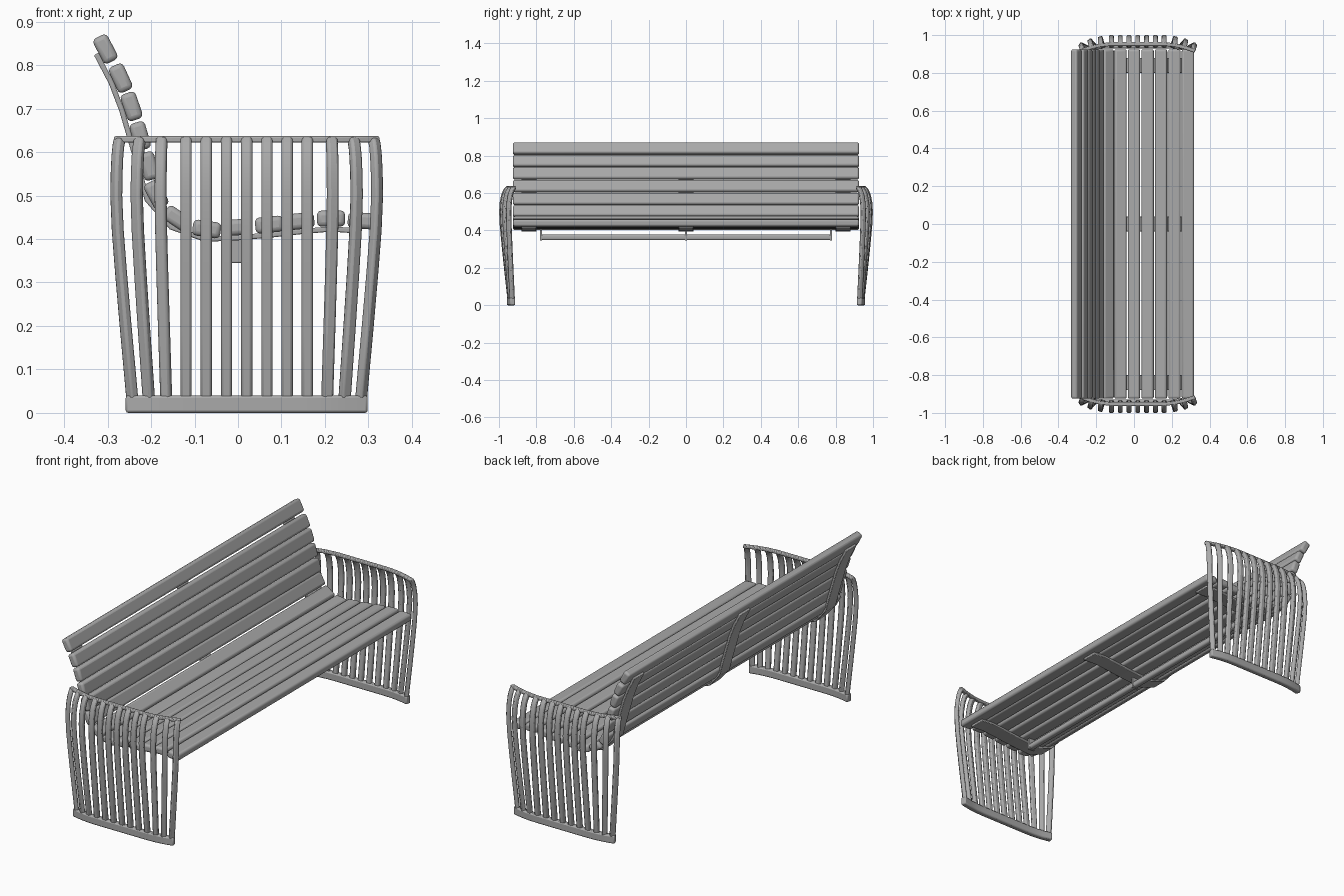
import bpy, bmesh, math
from mathutils import Vector, Matrix

if "Cube" in bpy.data.objects:
    bpy.data.objects.remove(bpy.data.objects["Cube"])

GREY = (0.4, 0.4, 0.4, 1)
grey = bpy.data.materials.new("grey")
grey.use_nodes = True
grey.diffuse_color = GREY
grey.node_tree.nodes["Principled BSDF"].inputs["Base Color"].default_value = GREY


def finish(bm, name, bevel, segments=2):
    bmesh.ops.recalc_face_normals(bm, faces=bm.faces)
    mesh = bpy.data.meshes.new(name)
    bm.to_mesh(mesh)
    bm.free()
    obj = bpy.data.objects.new(name, mesh)
    bpy.context.collection.objects.link(obj)
    mesh.materials.append(grey)
    mod = obj.modifiers.new("Rounded edges", "BEVEL")
    mod.width, mod.segments = bevel, segments
    mod.limit_method, mod.angle_limit = "ANGLE", math.radians(50)
    bpy.ops.object.select_all(action="DESELECT")
    obj.select_set(True)
    bpy.context.view_layer.objects.active = obj
    bpy.ops.object.shade_smooth_by_angle(angle=math.radians(40))
    return obj


def tangent(points, i):
    return (points[min(i + 1, len(points) - 1)] - points[max(i - 1, 0)]).normalized()


def bar(name, points, across, width, thick, bevel):
    """Sweep a rectangle along a path; across is the width direction."""
    bm = bmesh.new()
    across = Vector(across).normalized()
    rings = []
    for i, p in enumerate(points):
        n = tangent(points, i).cross(across).normalized() * thick / 2
        w = across * width / 2
        rings.append([bm.verts.new(p + o) for o in (w + n, n - w, -w - n, w - n)])
    for a, b in zip(rings, rings[1:]):
        for k in range(4):
            bm.faces.new((a[k], a[(k + 1) % 4], b[(k + 1) % 4], b[k]))
    bm.faces.new(rings[0])
    bm.faces.new(rings[-1])
    return finish(bm, name, bevel)


def box(name, centre, size, bevel, rotation=Matrix()):
    bm = bmesh.new()
    bmesh.ops.create_cube(bm, size=1, matrix=Matrix.Translation(centre) @ rotation
                          @ Matrix.Diagonal((*size, 1)))
    return finish(bm, name, bevel, 3)


# Seat and backrest slats, spaced along one side profile
profile = [Vector((x, 0, z)) for x, z in (
    (-.305, .837), (-.270, .77), (-.245, .705), (-.225, .637), (-.205, .568),
    (-.188, .502), (-.140, .447), (-.072, .423), (0, .427), (.072, .433),
    (.143, .441), (.214, .447), (.285, .442))]
for i, p in enumerate(profile):
    t = tangent(profile, i)
    turn = Matrix.Rotation(math.atan2(-t.z, t.x), 4, "Y")
    box(f"{'back' if i < 6 else 'seat'}_slat_{i + 1}", p, (.065, 1.85, .037), .011, turn)

# Flat steel straps that carry the slats
under = []
for i, p in enumerate(profile):
    t = tangent(profile, i)
    under.append(p + Vector((t.z, 0, -t.x)) * .024)
for name, y in (("right", -.84), ("middle", 0), ("left", .84)):
    path = [p + Vector((0, y, 0)) for p in under]
    bar(f"strap_{name}", path, (0, 1, 0), .08, .012, .003)

# Stretcher beneath the seat with its hangers
box("stretcher", (-.005, 0, .363), (.03, 1.56, .03), .01)
for y in (-.775, 0, .775):
    box("stretcher_hanger", (-.005, y, .375), (.035, .012, .06), .003)

# End panels: plan offsets for the foot, the bulge and the rim of each bar
STEP = .0465
MIDDLE_X = .02
foot = [(.185, .942), (.225, .937), (.263, .929)]
bulge = [(.198, .983), (.253, .969), (.300, .948)]
rim = [(.195, .947), (.245, .936), (.292, .920)]


def plan(corner, flat_y, i, side):
    x, y = corner[abs(i) - 4] if abs(i) > 3 else (abs(i) * STEP, flat_y)
    return Vector((MIDDLE_X + math.copysign(x, i), side * y, 0))


# Height, share of the way foot to bulge, share of the way bulge to rim
rise = [(.03, 0, 0), (.2, .42, 0), (.32, .7, 0), (.42, .91, 0), (.5, 1, 0),
        (.55, 1, .1), (.59, 1, .32), (.615, 1, .62), (.63, 1, 1)]

for side, label in ((-1, "right"), (1, "left")):
    feet, tops = [], []
    for i in range(-6, 7):
        a = plan(foot, .944, i, side)
        b = plan(bulge, .989, i, side)
        c = plan(rim, .953, i, side)
        angle = math.copysign(math.radians(18 * max(0, abs(i) - 3)), i)
        across = (math.cos(angle), -side * math.sin(angle), 0)
        path = [a.lerp(b, u).lerp(c, v) + Vector((0, 0, z)) for z, u, v in rise]
        bar(f"{label}_end_bar_{i + 7}", path, across, .026, .021, .006)
        feet.append(a + Vector((0, 0, .02)))
        tops.append(c + Vector((0, 0, .629)))
    for line, reach in ((feet, .014), (tops, .012)):
        line[0] -= tangent(line, 0) * reach
        line[-1] += tangent(line, 12) * reach
    bar(f"{label}_foot_rail", feet, (0, 0, 1), .04, .028, .006)
    bar(f"{label}_top_rail", tops, (0, 0, 1), .015, .02, .004)
